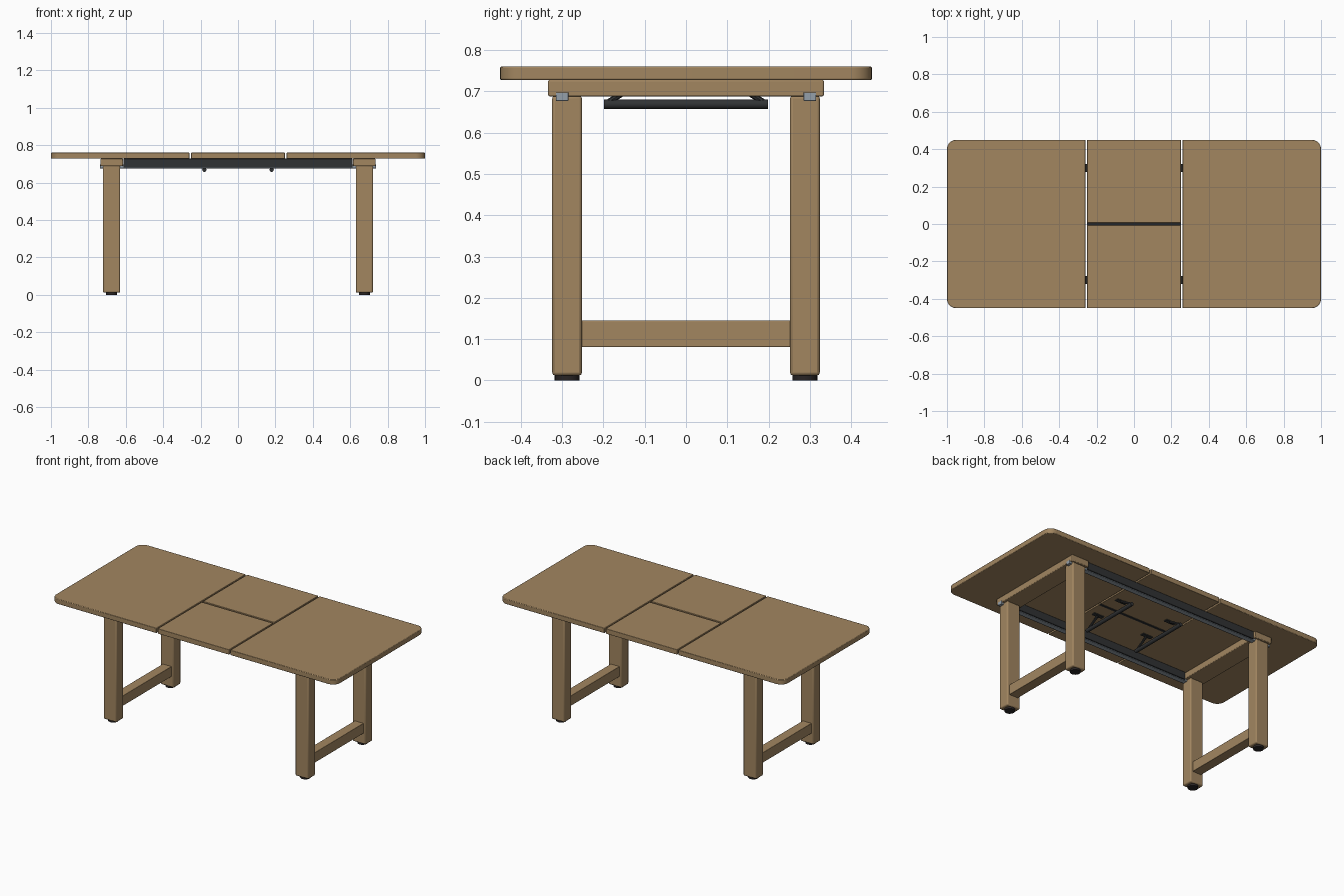
import bpy, bmesh, math
from mathutils import Vector

if "Cube" in bpy.data.objects:
    bpy.data.objects.remove(bpy.data.objects["Cube"])


def material(name, col):
    m = bpy.data.materials.new(name)
    m.diffuse_color = (*col, 1)
    m.use_nodes = True
    m.node_tree.nodes["Principled BSDF"].inputs["Base Color"].default_value = m.diffuse_color
    return m


WOOD = material("oak wood", (0.36, 0.238, 0.118))
BLACK = material("black metal", (0.030, 0.032, 0.034))
STEEL = material("grey steel", (0.30, 0.35, 0.40))
FOOT = material("dark rubber", (0.022, 0.018, 0.018))


def finish(name, bm, mat, bevel=0.0, segments=2):
    me = bpy.data.meshes.new(name)
    bm.to_mesh(me)
    bm.free()
    me.materials.append(mat)
    ob = bpy.data.objects.new(name, me)
    bpy.context.collection.objects.link(ob)
    if bevel:
        b = ob.modifiers.new("soft edges", "BEVEL")
        b.width, b.segments = bevel, segments
        b.limit_method = "ANGLE"
        b.angle_limit = math.radians(40)
    bpy.ops.object.select_all(action="DESELECT")
    ob.select_set(True)
    bpy.context.view_layer.objects.active = ob
    bpy.ops.object.shade_smooth_by_angle(angle=math.radians(35))
    return ob


def box(name, x, y, z, mat, bevel=0.0, corner_side=0):
    """Box from (min, max) ranges; corner_side rounds the upright corners on that x side."""
    x, y, z = sorted(x), sorted(y), sorted(z)
    bm = bmesh.new()
    bmesh.ops.create_cube(bm, size=1)
    for v in bm.verts:
        v.co = [r[0] if c < 0 else r[1] for c, r in zip(v.co, (x, y, z))]
    if corner_side:
        mid = sum(x) / 2
        es = [e for e in bm.edges
              if abs(e.verts[0].co.z - e.verts[1].co.z) > 1e-4
              and (e.verts[0].co.x - mid) * corner_side > 0]
        bmesh.ops.bevel(bm, geom=es, offset=0.05, segments=10, profile=0.5, affect="EDGES")
    return finish(name, bm, mat, bevel)


def rod(name, a, b, r, mat, sides=20, bevel=0.0):
    a, b = Vector(a), Vector(b)
    bm = bmesh.new()
    bmesh.ops.create_cone(bm, cap_ends=True, segments=sides, radius1=r, radius2=r,
                          depth=(b - a).length)
    rot = (b - a).to_track_quat("Z", "Y")
    for v in bm.verts:
        v.co = rot @ v.co + (a + b) / 2
    return finish(name, bm, mat, bevel)


TOP = (0.728, 0.76)
for sx, side in ((-1, "left"), (1, "right")):
    # end panel of the table top, rounded at the outer corners
    box(f"{side}_top_panel", (sx * 0.26, sx), (-0.45, 0.45), TOP, WOOD, 0.003, sx)

    # leg frame: cross beam, low stretcher
    box(f"{side}_cross_beam", (sx * 0.614, sx * 0.735), (-0.334, 0.334), (0.688, 0.728), WOOD, 0.004)
    box(f"{side}_stretcher", (sx * 0.645, sx * 0.707), (-0.256, 0.256), (0.081, 0.145), WOOD, 0.002)

    # folding mechanism: bar, sloping arms, mounting plates
    bx = sx * 0.18
    rod(f"{side}_fold_bar", (bx, -0.198, 0.669), (bx, 0.198, 0.669), 0.0115, BLACK)

    for sy, end in ((-1, "front"), (1, "back")):
        # leg and foot
        box(f"{side}_{end}_leg", (sx * 0.63, sx * 0.722), (sy * 0.252, sy * 0.324),
            (0.012, 0.69), WOOD, 0.007)
        rod(f"{side}_{end}_foot", (sx * 0.676, sy * 0.288, 0), (sx * 0.676, sy * 0.288, 0.014),
            0.030, FOOT, 24)
        # sloping arm and its plate under the leaf
        rod(f"{side}_{end}_fold_arm", (bx, sy * 0.192, 0.672), (bx, sy * 0.105, 0.725), 0.007, BLACK, 8)
        box(f"{side}_{end}_fold_plate", (bx - 0.035, bx + 0.035), (sy * 0.09, sy * 0.115),
            (0.723, 0.729), BLACK)

for sy, end in ((-1, "front"), (1, "back")):
    # folding centre leaf
    box(f"{end}_centre_leaf", (-0.251, 0.251), (sy * 0.006, sy * 0.45), TOP, WOOD, 0.002)
    # long rail with the sliding steel runner below
    box(f"{end}_rail", (-0.612, 0.612), (sy * 0.278, sy * 0.322), (0.680, 0.728), BLACK, 0.002)
    box(f"{end}_runner", (-0.739, 0.739), (sy * 0.285, sy * 0.315), (0.677, 0.698), STEEL, 0.001)

# hinge strip between the leaves
box("centre_hinge", (-0.25, 0.25), (-0.007, 0.007), (0.7245, 0.73), BLACK)
